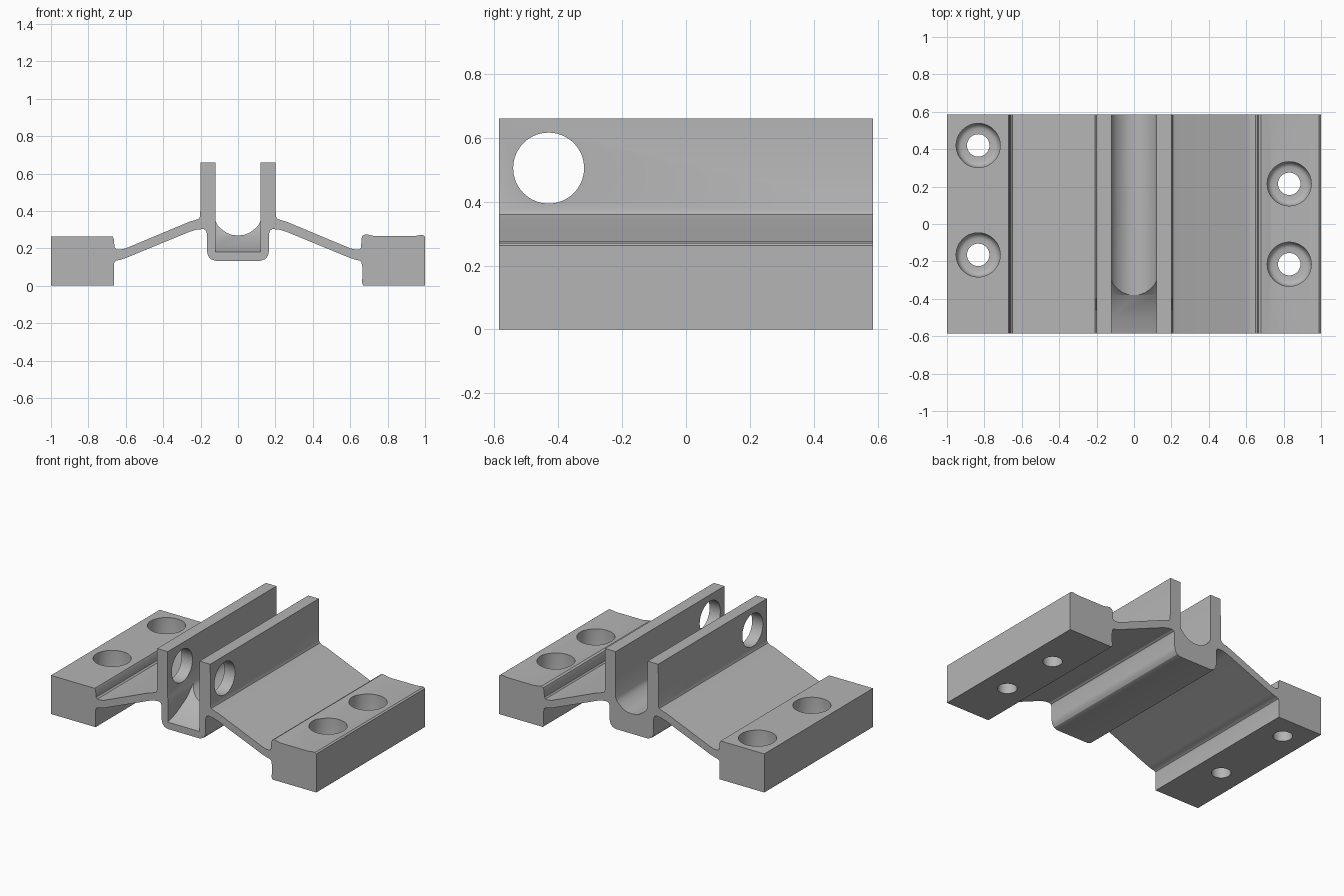
import bpy
import bmesh
from math import radians
from mathutils import Matrix

if "Cube" in bpy.data.objects:
    bpy.data.objects.remove(bpy.data.objects["Cube"], do_unlink=True)

grey = bpy.data.materials.new("plain grey")
grey.use_nodes = True
colour = (0.46, 0.46, 0.46, 1)
grey.diffuse_color = colour
grey.node_tree.nodes["Principled BSDF"].inputs["Base Color"].default_value = colour

HALF = 0.585          # half the length along y


def make_object(name, bm):
    bmesh.ops.recalc_face_normals(bm, faces=bm.faces)
    mesh = bpy.data.meshes.new(name)
    bm.to_mesh(mesh)
    bm.free()
    mesh.materials.append(grey)
    obj = bpy.data.objects.new(name, mesh)
    bpy.context.collection.objects.link(obj)
    return obj


def prism(name, points, vector):
    """Extrude a closed outline along a vector."""
    bm = bmesh.new()
    face = bm.faces.new([bm.verts.new(p) for p in points])
    new = bmesh.ops.extrude_face_region(bm, geom=[face])["geom"]
    verts = [g for g in new if isinstance(g, bmesh.types.BMVert)]
    bmesh.ops.translate(bm, verts=verts, vec=vector)
    return make_object(name, bm)


def lathe(name, profile, matrix, sides=48):
    """Spin a (radius, height) profile into a closed solid."""
    bm = bmesh.new()
    verts = [bm.verts.new((r, 0, h)) for r, h in profile]
    edges = [bm.edges.new(pair) for pair in zip(verts, verts[1:])]
    bmesh.ops.spin(bm, geom=verts + edges, cent=(0, 0, 0), axis=(0, 0, 1),
                   angle=radians(360), steps=sides)
    bmesh.ops.remove_doubles(bm, verts=bm.verts, dist=0.0005)
    bmesh.ops.transform(bm, matrix=matrix, verts=bm.verts)
    return make_object(name, bm)


def cut(target, cutter):
    cutter.hide_render = True
    mod = target.modifiers.new("cut", 'BOOLEAN')
    mod.operation = 'DIFFERENCE'
    mod.solver = 'EXACT'
    mod.object = cutter
    bpy.context.view_layer.objects.active = target
    bpy.ops.object.modifier_apply(modifier=mod.name)
    bpy.data.objects.remove(cutter, do_unlink=True)


def mirrored(points):
    return [(-x, z) for x, z in reversed(points)]


# Half outlines: channel floor and wall, sloping arm top, arm underside and keel
upper = [(0.03, 0.271), (0.06, 0.282), (0.09, 0.304), (0.108, 0.322), (0.12, 0.345),
         (0.12, 0.66), (0.2, 0.66), (0.202, 0.375), (0.208, 0.36), (0.225, 0.352),
         (0.26, 0.342), (0.6, 0.2), (0.63, 0.193), (0.65, 0.195)]
lower = [(0.65, 0.135), (0.63, 0.138), (0.6, 0.148), (0.26, 0.288), (0.22, 0.3),
         (0.185, 0.303), (0.172, 0.296), (0.166, 0.28), (0.166, 0.185),
         (0.16, 0.16), (0.146, 0.142), (0.12, 0.133)]

# The two mounting blocks differ slightly in their top edges
left_block = [(0.658, 0.205), (0.66, 0.25), (0.666, 0.268), (0.68, 0.275), (0.7, 0.272),
              (0.73, 0.265), (0.94, 0.265), (0.97, 0.27), (0.99, 0.27), (1, 0.262),
              (1, 0), (0.67, 0), (0.662, 0.015), (0.666, 0.05), (0.665, 0.1), (0.659, 0.128)]
right_block = [(0.66, 0.205), (0.664, 0.25), (0.67, 0.263), (1, 0.263), (1, 0),
               (0.664, 0), (0.664, 0.115), (0.66, 0.128)]

left_half = upper + left_block + lower
right_half = mirrored(upper + right_block + lower)
outline = [(0, 0.269)] + left_half + right_half
bracket = prism("channel_bracket", [(x, -HALF, z) for x, z in outline], (0, 2 * HALF, 0))

# Ramped pocket at the front of the channel
ramp = [(-0.7, 0.18), (-HALF, 0.18), (-0.5, 0.205), (-0.38, 0.269), (-0.3, 0.35),
        (-0.3, 0.42), (-0.7, 0.42)]
cut(bracket, prism("pocket_cutter", [(-0.1195, y, z) for y, z in ramp], (0.239, 0, 0)))

# Cross pin hole through both upright walls
pin = [(0, -0.4), (0.111, -0.4), (0.111, 0.4), (0, 0.4)]
cut(bracket, lathe("pin_hole_cutter", pin,
                   Matrix.Translation((0, -0.43, 0.505)) @ Matrix.Rotation(radians(90), 4, 'Y'), 64))

# Counterbored bolt holes, staggered between the two blocks
bolt = [(0, -0.1), (0.06, -0.1), (0.06, 0.1), (0.09, 0.1), (0.104, 0.106),
        (0.114, 0.12), (0.118, 0.14), (0.118, 0.4), (0, 0.4)]
for x, y in [(-0.833, 0.42), (-0.833, -0.165), (0.83, 0.215), (0.83, -0.215)]:
    cut(bracket, lathe("bolt_hole_cutter", bolt, Matrix.Translation((x, y, 0))))

bpy.ops.object.select_all(action='DESELECT')
bracket.select_set(True)
bpy.context.view_layer.objects.active = bracket
bpy.ops.object.shade_smooth_by_angle(angle=radians(32))
